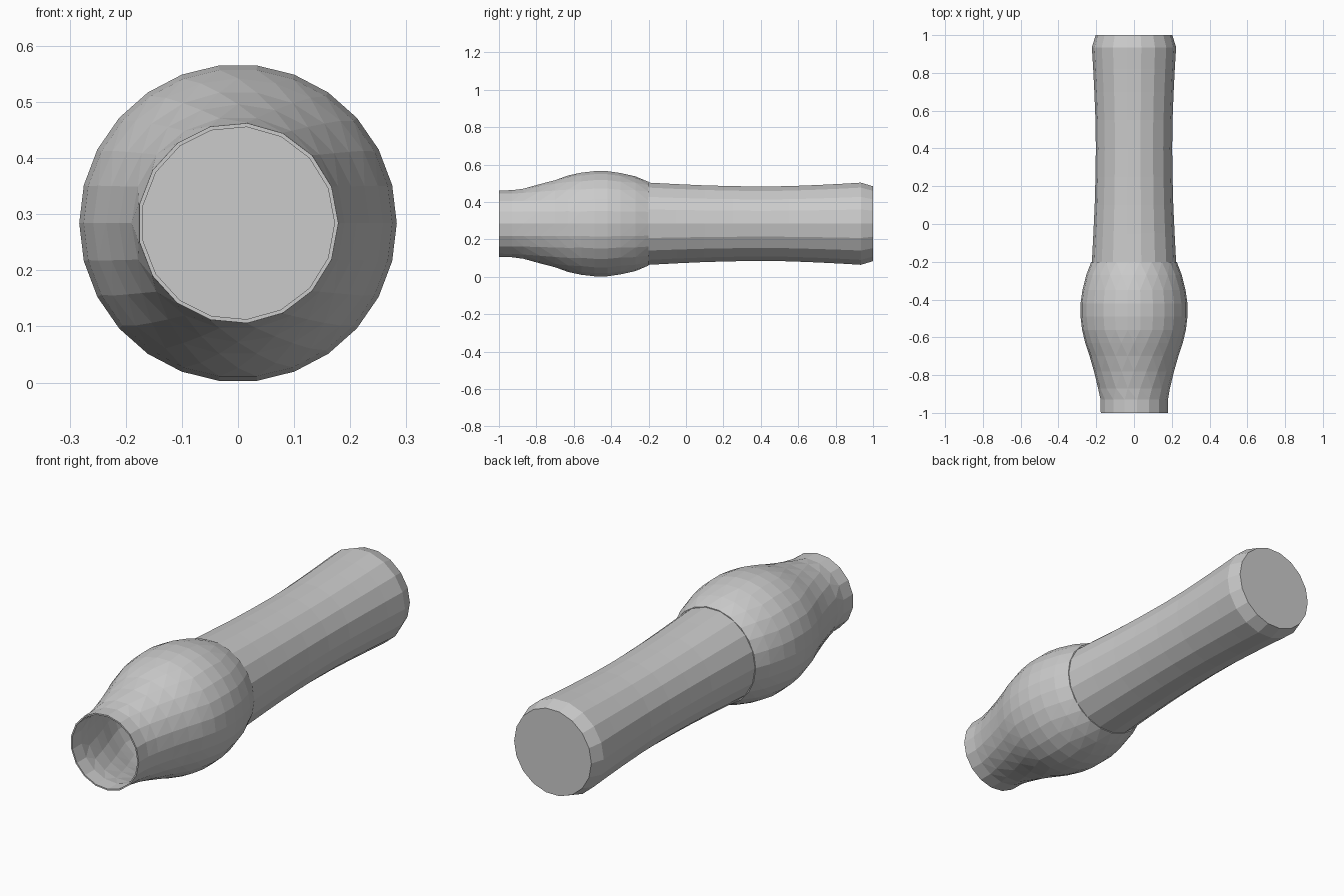
import bpy, bmesh, math

if "Cube" in bpy.data.objects:
    bpy.data.objects.remove(bpy.data.objects["Cube"])

CZ = 0.284  # height of the long axis


def ring(bm, y, r, n):
    # circle of n points around the long axis, kept with their angles
    out = []
    for i in range(n):
        a = 2 * math.pi * i / n
        out.append((a, bm.verts.new((r * math.cos(a), y, CZ + r * math.sin(a)))))
    return out


def stitch(bm, A, B):
    # quads between equal rings, zipped triangles between unequal ones
    na, nb = len(A), len(B)
    if na == nb:
        for i in range(na):
            j = (i + 1) % na
            bm.faces.new((A[i][1], A[j][1], B[j][1], B[i][1]))
        return
    i = j = 0
    while i < na or j < nb:
        a, b = A[i % na][1], B[j % nb][1]
        if j >= nb or (i < na and (i + 1) / na <= (j + 1) / nb):
            bm.faces.new((a, A[(i + 1) % na][1], b))
            i += 1
        else:
            bm.faces.new((a, B[(j + 1) % nb][1], b))
            j += 1


def lathe(name, profile, caps=False, closed=False):
    bm = bmesh.new()
    rings = [ring(bm, *p) for p in profile]
    for A, B in zip(rings, rings[1:]):
        stitch(bm, A, B)
    if closed:
        stitch(bm, rings[-1], rings[0])
    if caps:
        for R in (rings[0], rings[-1]):
            bm.faces.new([v for _, v in R])
    bmesh.ops.recalc_face_normals(bm, faces=bm.faces)
    me = bpy.data.meshes.new(name)
    bm.to_mesh(me)
    bm.free()
    ob = bpy.data.objects.new(name, me)
    bpy.context.collection.objects.link(ob)
    return ob


# Waisted handle with a chamfered butt
handle = [(-0.2, 0.223, 18), (-0.05, 0.215, 18), (0.1, 0.208, 18), (0.25, 0.204, 18),
          (0.4, 0.202, 18), (0.55, 0.204, 18), (0.7, 0.21, 18), (0.82, 0.216, 18),
          (0.935, 0.223, 18), (1.0, 0.203, 18)]
lathe("handle", handle, caps=True)

# Thin hollow bulb with an open mouth, outer wall then inner wall
outer = [(-0.2, 0.226, 22), (-0.27, 0.253, 24), (-0.35, 0.273, 26), (-0.42, 0.283, 26),
         (-0.49, 0.283, 26), (-0.56, 0.275, 26), (-0.63, 0.258, 24), (-0.7, 0.235, 22),
         (-0.78, 0.212, 20), (-0.87, 0.19, 18), (-0.93, 0.18, 17), (-1.0, 0.179, 17)]
inner = [(y, r - 0.007, n) for y, r, n in reversed(outer)]
lathe("bulb_shell", outer + inner, closed=True)
